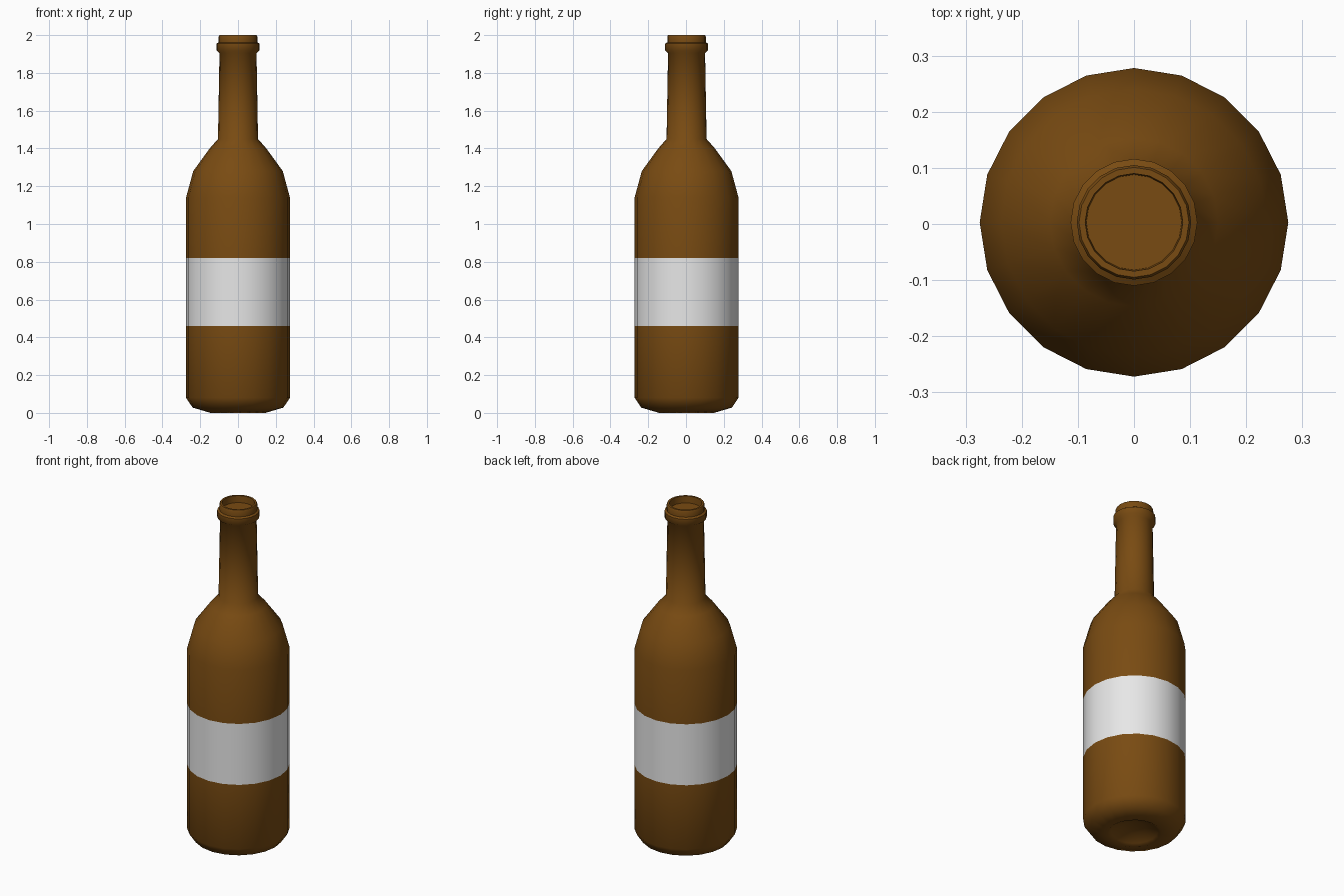
import bpy, bmesh, math

if "Cube" in bpy.data.objects:
    bpy.data.objects.remove(bpy.data.objects["Cube"])

SIDES = 20
CENTRE_Y = 0.003
LABEL_LOW, LABEL_HIGH = 0.46, 0.82


def material(name, rgb):
    m = bpy.data.materials.new(name)
    m.diffuse_color = (*rgb, 1.0)
    m.use_nodes = True
    m.node_tree.nodes["Principled BSDF"].inputs["Base Color"].default_value = m.diffuse_color
    return m


brown = material("brown_glass", (0.19, 0.07, 0.006))
white = material("white_label", (0.8, 0.8, 0.8))

# Profile (radius, height) from the base hollow, up the outside, into the mouth
profile = [
    (0.06, 0.04), (0.125, 0.012), (0.145, 0.0), (0.24, 0.028), (0.275, 0.08),
    (0.275, LABEL_LOW), (0.275, LABEL_HIGH), (0.275, 1.14),   # body and label
    (0.237, 1.28), (0.15, 1.40), (0.106, 1.45),               # shoulder
    (0.098, 1.905), (0.113, 1.918), (0.113, 1.955),           # neck and collar
    (0.102, 1.962), (0.102, 1.992), (0.098, 2.0),             # lip
    (0.087, 2.0), (0.085, 1.96),                              # mouth recess
]

bm = bmesh.new()
rings = []
for r, z in profile:
    ring = []
    for i in range(SIDES):
        a = 2 * math.pi * i / SIDES
        ring.append(bm.verts.new((r * math.cos(a), r * math.sin(a) + CENTRE_Y, z)))
    rings.append(ring)
for low, high in zip(rings, rings[1:]):
    for i in range(SIDES):
        j = (i + 1) % SIDES
        bm.faces.new((low[i], low[j], high[j], high[i]))
bm.faces.new(list(reversed(rings[0])))   # base hollow
bm.faces.new(rings[-1])                  # floor of the mouth
bmesh.ops.recalc_face_normals(bm, faces=bm.faces)

# Label band coloured by height
for f in bm.faces:
    z = f.calc_center_median().z
    if LABEL_LOW < z < LABEL_HIGH:
        f.material_index = 1

mesh = bpy.data.meshes.new("bottle")
bm.to_mesh(mesh)
bm.free()
mesh.materials.append(brown)
mesh.materials.append(white)
bottle = bpy.data.objects.new("bottle", mesh)
bpy.context.collection.objects.link(bottle)

bpy.context.view_layer.objects.active = bottle
bottle.select_set(True)
bpy.ops.object.shade_smooth_by_angle(angle=math.radians(50))
